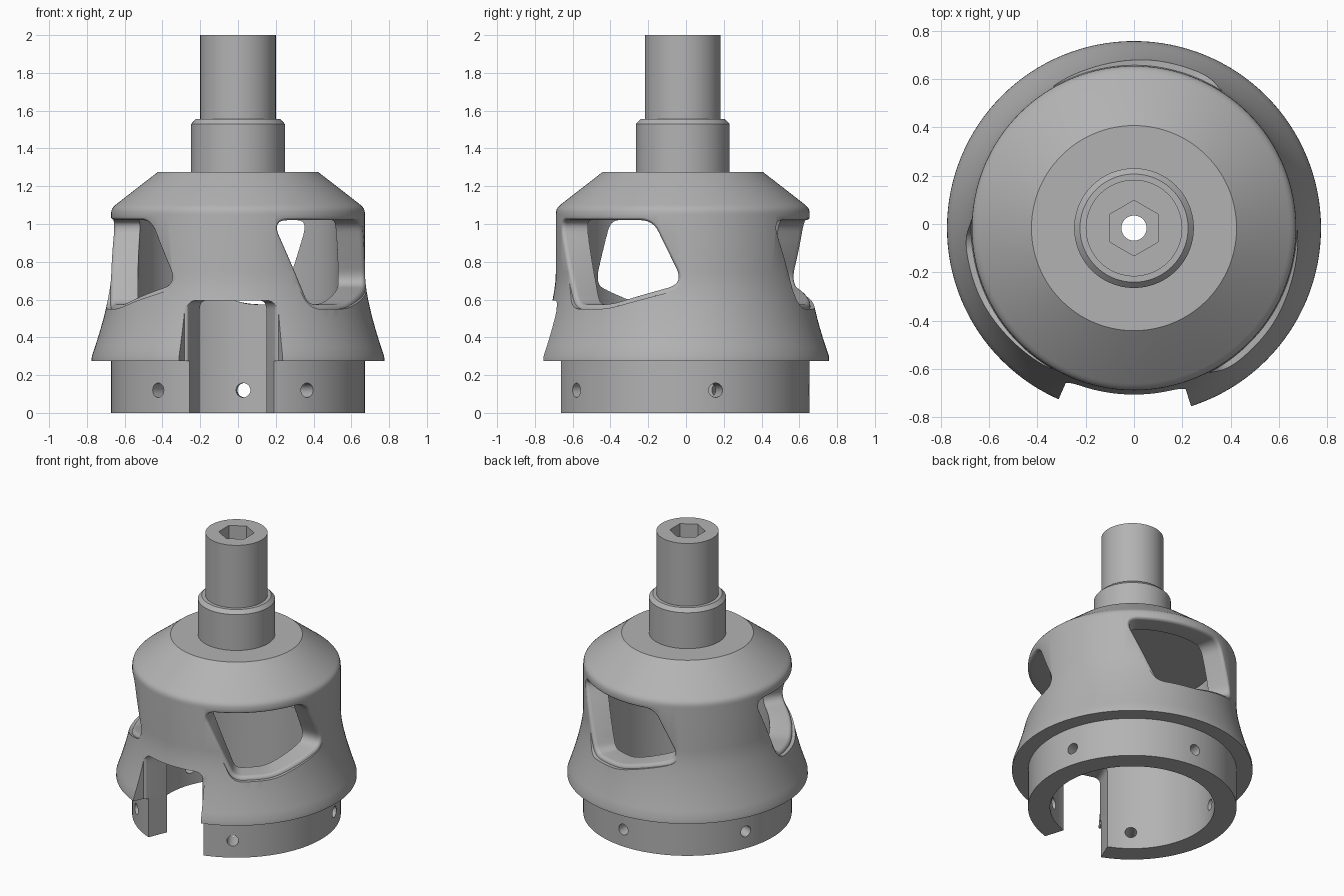
import bpy, bmesh, math
from mathutils import Matrix, Vector

if "Cube" in bpy.data.objects:
    bpy.data.objects.remove(bpy.data.objects["Cube"], do_unlink=True)

AXIS = Matrix.Translation((0, -0.017, 0))
WALL_R, INNER_R, BORE_R = 0.672, 0.53, 0.052

grey = bpy.data.materials.new("plain_grey")
grey.use_nodes = True
colour = (0.45, 0.45, 0.45, 1)
grey.diffuse_color = colour
grey.node_tree.nodes["Principled BSDF"].inputs["Base Color"].default_value = colour


def make_object(name, bm):
    bmesh.ops.recalc_face_normals(bm, faces=bm.faces)
    mesh = bpy.data.meshes.new(name)
    bm.to_mesh(mesh)
    bm.free()
    mesh.transform(AXIS)
    mesh.materials.append(grey)
    obj = bpy.data.objects.new(name, mesh)
    bpy.context.collection.objects.link(obj)
    return obj


def revolve(name, profile, steps=128):
    """Turn a closed (radius, height) outline around the z axis."""
    bm = bmesh.new()
    verts = [bm.verts.new((r, 0, z)) for r, z in profile]
    edges = [bm.edges.new((a, b)) for a, b in zip(verts, verts[1:] + verts[:1])]
    bmesh.ops.spin(bm, geom=verts + edges, cent=(0, 0, 0), axis=(0, 0, 1),
                   angle=math.tau, steps=steps, use_merge=True)
    bmesh.ops.remove_doubles(bm, verts=bm.verts, dist=1e-5)
    return make_object(name, bm)


def rounded_outline(corners, step=0.04):
    """Round (degrees, height, trim) corners and subdivide the straight runs."""
    pts = [Vector((math.radians(a) * WALL_R, z)) for a, z, t in corners]
    path = []
    for i, p in enumerate(pts):
        trim = corners[i][2]
        a = p + (pts[i - 1] - p).normalized() * trim
        b = p + (pts[(i + 1) % len(pts)] - p).normalized() * trim
        for k in range(9):
            t = k / 8
            path.append(a * (1 - t) ** 2 + p * 2 * t * (1 - t) + b * t * t)
    out = []
    for p, q in zip(path, path[1:] + path[:1]):
        n = max(1, round((q - p).length / step))
        out += [p.lerp(q, k / n) for k in range(n)]
    return out


def radial_cutter(name, corners, azimuth, face_r, fillet):
    """Loft an outline outward from the axis, flaring it at the outer face."""
    path = rounded_outline(corners)
    n = len(path)
    normals = []
    for i in range(n):
        d = (path[(i + 1) % n] - path[i - 1]).normalized()
        normals.append(Vector((d.y, -d.x)))
    levels = [(0.4, 0)]
    for k in range(7):
        t = math.pi / 2 * k / 6
        levels.append((face_r - fillet + fillet * math.sin(t), fillet * (1 - math.cos(t))))
    levels.append((1.0, fillet))
    bm = bmesh.new()
    rings = []
    for r, offset in levels:
        ring = []
        for p, m in zip(path, normals):
            q = p + m * offset
            angle = math.radians(azimuth) + q.x / WALL_R
            ring.append(bm.verts.new((r * math.cos(angle), r * math.sin(angle), q.y)))
        rings.append(ring)
    for lo, hi in zip(rings, rings[1:]):
        for i in range(n):
            j = (i + 1) % n
            bm.faces.new((lo[i], lo[j], hi[j], hi[i]))
    bm.faces.new(rings[0])
    bm.faces.new(rings[-1])
    return make_object(name, bm)


def cylinder_cutter(name, radius, depth, sides, matrix):
    bm = bmesh.new()
    bmesh.ops.create_cone(bm, cap_ends=True, segments=sides, radius1=radius,
                          radius2=radius, depth=depth, matrix=matrix)
    return make_object(name, bm)


def cut(obj, cutters):
    bpy.context.view_layer.objects.active = obj
    for c in cutters:
        c.hide_render = True
        mod = obj.modifiers.new(c.name, "BOOLEAN")
        mod.operation, mod.solver, mod.object = "DIFFERENCE", "EXACT", c
        bpy.ops.object.modifier_apply(modifier=mod.name)
        bpy.data.objects.remove(c, do_unlink=True)


def shade(obj):
    bpy.ops.object.select_all(action="DESELECT")
    obj.select_set(True)
    bpy.context.view_layer.objects.active = obj
    bpy.ops.object.shade_smooth_by_angle(angle=math.radians(30))


# Hollow housing: mounting ring, flared skirt, straight wall and conical shoulder
housing = revolve("housing", [
    (INNER_R, 0), (WALL_R, 0), (WALL_R, 0.275), (0.775, 0.275), (0.774, 0.3),
    (0.757, 0.35), (0.741, 0.4), (0.726, 0.45), (0.712, 0.5), (0.7, 0.55),
    (0.689, 0.6), (0.68, 0.65), (0.674, 0.7), (WALL_R, 0.75), (WALL_R, 1.05),
    (0.671, 1.065), (0.667, 1.08), (0.658, 1.092), (0.645, 1.104),
    (0.425, 1.275), (BORE_R, 1.275), (BORE_R, 1.08), (INNER_R, 1.08)])

# Three slanted windows
window = [(-37, 1.02, 0.09), (-18.7, 0.575, 0.05), (2, 0.575, 0.06),
          (37.5, 0.685, 0.09), (23, 1.02, 0.07)]
cutters = [radial_cutter("window_cutter", window, a, 0.675, 0.025)
           for a in (83, 203, 323)]

# Front notch through skirt and ring
notch = [(-19.5, 0.595, 0.05), (-19.5, -0.1, 0.01), (19.5, -0.1, 0.01), (19.5, 0.595, 0.05)]
cutters.append(radial_cutter("notch_cutter", notch, 267, 0.7, 0.015))

# Five screw holes around the ring
for k in range(5):
    place = (Matrix.Rotation(math.radians(15 + 72 * k), 4, "Z")
             @ Matrix.Translation((0.6, 0, 0.12)) @ Matrix.Rotation(math.pi / 2, 4, "Y"))
    cutters.append(cylinder_cutter("screw_hole_cutter", 0.038, 0.4, 24, place))
cut(housing, cutters)
shade(housing)

# Stepped shaft with a hexagonal socket
shaft = revolve("shaft", [
    (BORE_R, 1.275), (0.248, 1.275), (0.248, 1.53), (0.224, 1.555),
    (0.2, 1.555), (0.2, 2), (BORE_R, 2)], 96)
socket = cylinder_cutter("socket_cutter", 0.115, 0.4, 6, Matrix.Translation((0, 0, 2)))
cut(shaft, [socket])
shade(shaft)
